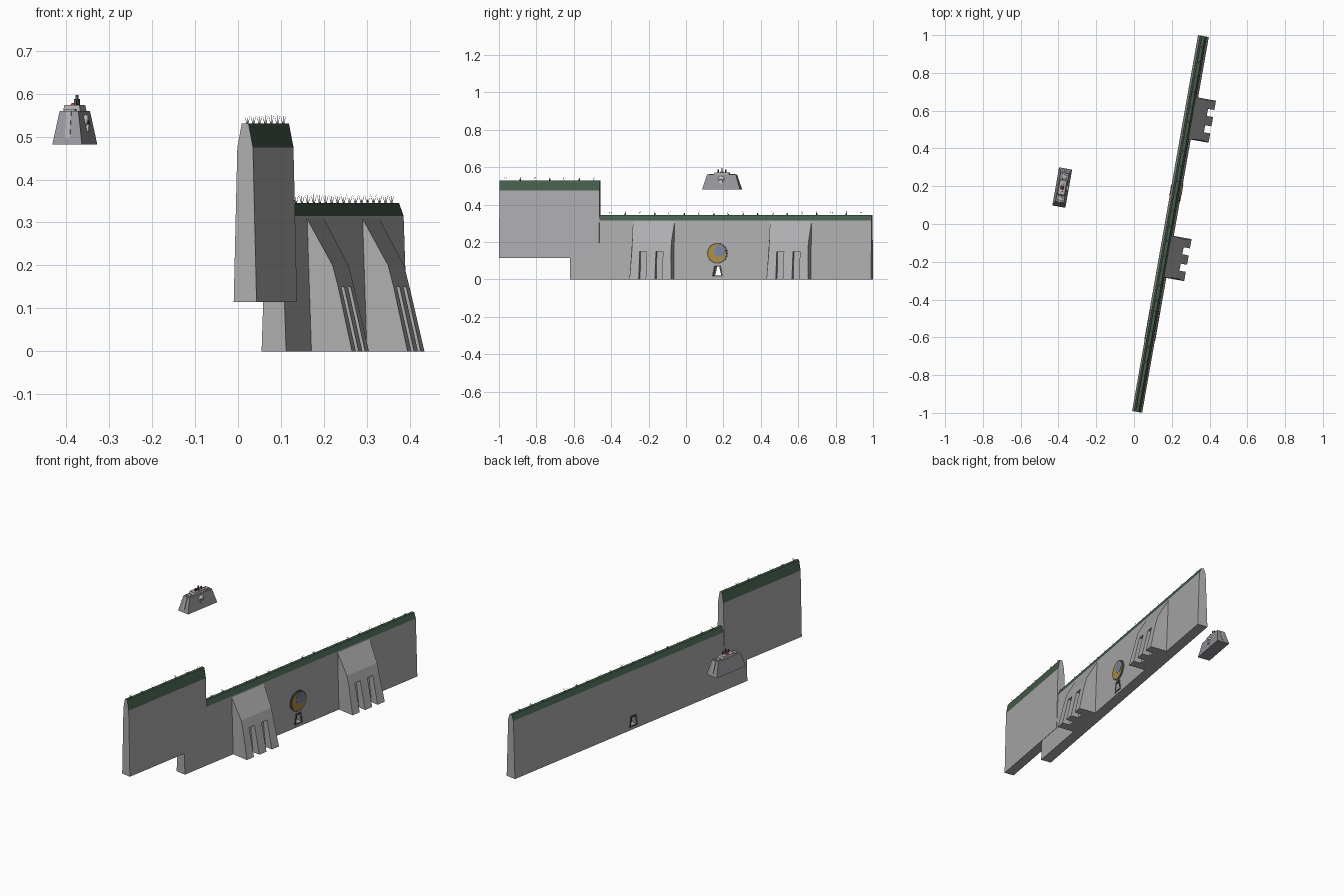
import bpy, bmesh, math
from mathutils import Matrix, Vector

if "Cube" in bpy.data.objects:
    bpy.data.objects.remove(bpy.data.objects["Cube"])

# Everything is laid out in a local frame (x across the wall, y along it), then turned 10 degrees
TURN = Matrix.Rotation(math.radians(-10), 4, 'Z')
WALL = Matrix.Translation((0.192, 0, 0)) @ TURN
POD = Matrix.Translation((-0.38, 0.193, 0)) @ TURN


def material(name, rgb):
    m = bpy.data.materials.new(name)
    m.diffuse_color = (*rgb, 1)
    m.use_nodes = True
    m.node_tree.nodes["Principled BSDF"].inputs["Base Color"].default_value = m.diffuse_color
    return m


GREEN = material("moss_green", (0.06, 0.11, 0.07))
STONE = material("stone_grey", (0.42, 0.42, 0.43))
DARK = material("dark_metal", (0.1, 0.1, 0.1))
GOLD = material("gold", (0.42, 0.28, 0.06))
BLUE = material("slate_blue", (0.2, 0.24, 0.36))
RED = material("red", (0.5, 0.04, 0.03))
BONE = material("bone", (0.75, 0.75, 0.72))
HULL = material("hull_grey", (0.3, 0.3, 0.33))


def finish(name, bm, frame, mats):
    bmesh.ops.recalc_face_normals(bm, faces=bm.faces)
    me = bpy.data.meshes.new(name)
    bm.to_mesh(me)
    bm.free()
    ob = bpy.data.objects.new(name, me)
    bpy.context.collection.objects.link(ob)
    ob.matrix_world = frame
    for m in mats:
        me.materials.append(m)
    return ob


def extrude(name, profile, y0, y1, frame, mats, axis='y'):
    """Extrude a profile along y (points are x,z) or along x (points are y,z)."""
    bm = bmesh.new()
    put = (lambda p, t: (p[0], t, p[1])) if axis == 'y' else (lambda p, t: (t, p[0], p[1]))
    a = [bm.verts.new(put(p, y0)) for p in profile]
    b = [bm.verts.new(put(p, y1)) for p in profile]
    n = len(profile)
    bm.faces.new(a)
    bm.faces.new(b[::-1])
    for i in range(n):
        bm.faces.new((a[i], a[(i + 1) % n], b[(i + 1) % n], b[i]))
    return finish(name, bm, frame, mats)


def frustum(name, low, high, z0, z1, frame, mats, at=(0, 0)):
    bm = bmesh.new()
    bmesh.ops.create_cube(bm, size=2)
    for v in bm.verts:
        s, z = (high, z1) if v.co.z > 0 else (low, z0)
        v.co = (at[0] + v.co.x * s[0], at[1] + v.co.y * s[1], z)
    return finish(name, bm, frame, mats)


def cut(target, cutters):
    for c in cutters:
        c.hide_render = True
        mod = target.modifiers.new("cut", 'BOOLEAN')
        mod.object, mod.operation, mod.solver = c, 'DIFFERENCE', 'EXACT'
        bpy.context.view_layer.objects.active = target
        bpy.ops.object.modifier_apply(modifier=mod.name)
    for c in cutters:
        bpy.data.objects.remove(c)


def disc(name, radius, x0, x1, y, z, mat, frame, sides=32):
    pts = [(y + radius * math.cos(2 * math.pi * i / sides),
            z + radius * math.sin(2 * math.pi * i / sides)) for i in range(sides)]
    return extrude(name, pts, x0, x1, frame, [mat], 'x')


def wall(name, y0, y1, z0, z1, half, shoulder):
    prof = [(-half, z0), (half, z0), (0.0185, shoulder), (0.008, z1), (-0.008, z1), (-0.0185, shoulder)]
    ob = extrude(name, prof, y0, y1, WALL, [STONE, GREEN])
    for f in ob.data.polygons:          # mossy sloping cap
        if f.center.z > shoulder and abs(f.normal.y) < 0.5:
            f.material_index = 1
    return ob


# Wall sections
low_wall = wall("low_wall", -0.625, 1.01, 0, 0.345, 0.029, 0.315)
wall("high_wall", -1.01, -0.467, 0.115, 0.53, 0.027, 0.475)

# Drain opening through the low wall, with raised frames on both sides
DY = 0.175
def drain_shape(g):
    return [(DY - 0.022 - g, 0.022 - g), (DY + 0.022 + g, 0.022 - g),
            (DY + 0.011 + g, 0.068 + g), (DY - 0.011 - g, 0.068 + g)]

cut(low_wall, [extrude("drain_cutter", drain_shape(0), -0.1, 0.1, WALL, [], 'x')])
for side in (1, -1):
    frame_ob = extrude("drain_frame", drain_shape(0.007), side * 0.022, side * 0.031, WALL, [DARK], 'x')
    cut(frame_ob, [extrude("drain_cutter", drain_shape(0), -0.1, 0.1, WALL, [], 'x')])

# Round medallion
disc("medallion_rim", 0.056, 0.015, 0.029, DY, 0.14, DARK, WALL)
disc("medallion_face", 0.049, 0.015, 0.031, DY, 0.14, GOLD, WALL)
disc("medallion_inlay", 0.031, 0.015, 0.0325, DY + 0.013, 0.152, BLUE, WALL)

# Buttresses with slotted feet
HALF, FOOT, SLOT = 0.113, 0.05, 0.038
for yc in (-0.172, 0.572):
    side = [(0, 0), (0.125, 0), (0.091, 0.15), (0.078, 0.2), (0.018, 0.31), (0, 0.31)]
    b = extrude("buttress", side, yc - HALF, yc + HALF, WALL, [STONE])
    for v in b.data.vertices:           # slight pinch at the knee
        if 0.07 < v.co.x < 0.1:
            v.co.y = yc + (v.co.y - yc) * 0.94
    slot = [(0.088, -0.05), (0.2, -0.05), (0.2, 0.15), (0.062, 0.15)]
    cut(b, [extrude("slot_cutter", slot, yc + s * 0.044 - SLOT / 2, yc + s * 0.044 + SLOT / 2, WALL, [])
            for s in (-1, 1)])


# Wire spikes along the top
def spikes(name, y0, y1, z, step=0.08):
    bm = bmesh.new()
    for i in range(int((y1 - y0) / step) + 1):
        y = y0 + i * step
        for lean, dy in ((-0.006, -0.006), (0, 0), (0.006, 0.006)):
            foot, tip = Vector((0, y + dy / 3, z - 0.003)), Vector((lean, y + dy, z + 0.021))
            ring = [bm.verts.new(foot + Vector((0.0013 * math.cos(a), 0.0013 * math.sin(a), 0)))
                    for a in (0, 2.094, 4.189)]
            t = bm.verts.new(tip)
            bm.faces.new(ring)
            for k in range(3):
                bm.faces.new((ring[k], ring[(k + 1) % 3], t))
    finish(name, bm, WALL, [DARK])


spikes("low_wall_spikes", -0.41, 0.98, 0.345)
spikes("high_wall_spikes", -0.98, -0.48, 0.53)

# Hovering pod
frustum("pod_body", (0.035, 0.1025), (0.022, 0.078), 0.482, 0.56, POD, [HULL])
frustum("pod_cap", (0.02, 0.042), (0.018, 0.038), 0.56, 0.573, POD, [STONE])
frustum("pod_button", (0.009, 0.009), (0.006, 0.006), 0.573, 0.578, POD, [RED])
for y in (-0.02, 0, 0.02):
    h = 0.597 if y == 0 else 0.588
    frustum("pod_post", (0.003, 0.003), (0.003, 0.003), 0.572, h, POD, [DARK], (0.005, y))
for s in (-1, 1):
    frustum("pod_top_panel", (0.013, 0.011), (0.012, 0.01), 0.558, 0.564, POD, [STONE], (0, s * 0.059))
    # end rib, a slanted wedge on each short face
    rib = [(s * 0.07, 0.558), (s * 0.082, 0.558), (s * 0.101, 0.497), (s * 0.088, 0.497)]
    extrude("pod_end_rib", rib, -0.006, 0.006, POD, [STONE], 'x')


# Skull badge on the wall-facing side of the pod
def ball(name, at, size, mat):
    bm = bmesh.new()
    bmesh.ops.create_uvsphere(bm, u_segments=16, v_segments=10, radius=1)
    for v in bm.verts:
        v.co = [c + p * s for c, p, s in zip(at, v.co, size)]
    ob = finish(name, bm, POD, [mat])
    ob.data.shade_smooth()


ball("skull_dome", (0.026, 0, 0.537), (0.008, 0.017, 0.015), BONE)
frustum("skull_jaw", (0.005, 0.008), (0.006, 0.01), 0.512, 0.528, POD, [BONE], (0.029, 0))
for s in (-1, 1):
    ball("skull_eye", (0.0325, s * 0.007, 0.534), (0.0025, 0.0045, 0.0045), DARK)
